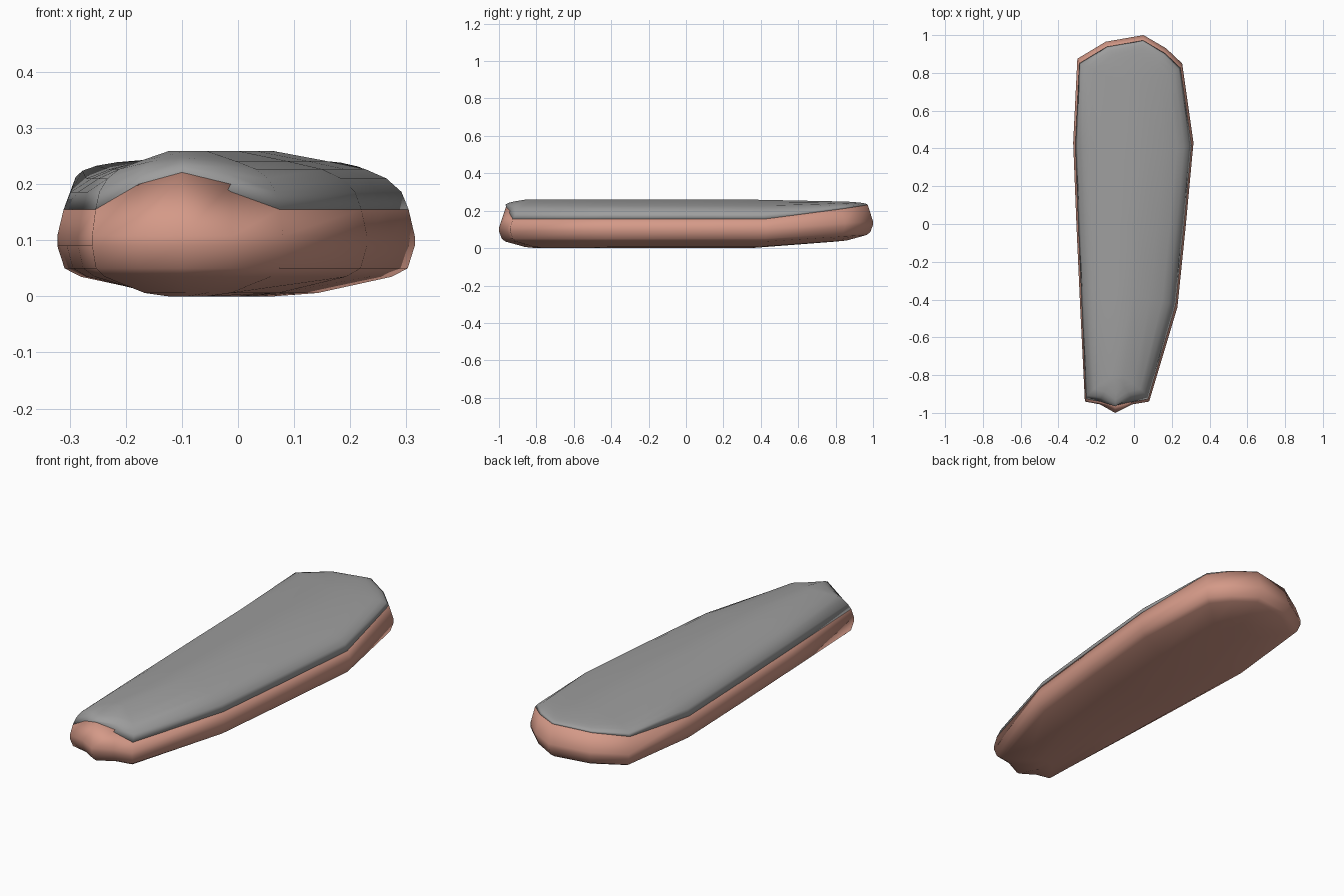
import bpy, bmesh

if "Cube" in bpy.data.objects:
    bpy.data.objects.remove(bpy.data.objects["Cube"])

# Plan outline at the widest level, counter-clockwise from the front left
OUTLINE = [(-0.26, -0.94), (-0.18, -0.955), (-0.10, -1.0), (-0.01, -0.955),
           (0.08, -0.94), (0.23, -0.44), (0.275, 0.0), (0.315, 0.43),
           (0.255, 0.85), (0.17, 0.93), (0.05, 1.0), (-0.15, 0.965),
           (-0.30, 0.875), (-0.322, 0.43), (-0.305, 0.0), (-0.285, -0.44)]
FRONT_LIFT = {1: 0.045, 2: 0.066, 3: 0.045}   # raised seam arch at the front


def spine(y):
    """x of the long centre line."""
    return -0.09 * min(1, max(0, (0.43 - y) / 1.38))


def back(y):
    """0 along the body, growing to 1 at the back tip."""
    return max(0, (y - 0.43) / 0.57)


def place(i, kx, ky):
    x, y = OUTLINE[i]
    return spine(y) + (x - spine(y)) * kx, y * ky


def seam_z(i):
    return 0.155 + 0.076 * back(OUTLINE[i][1]) ** 1.15 + FRONT_LIFT.get(i, 0)


def mat(name, rgb):
    m = bpy.data.materials.new(name)
    m.diffuse_color = (*rgb, 1)
    m.use_nodes = True
    m.node_tree.nodes["Principled BSDF"].inputs["Base Color"].default_value = m.diffuse_color
    return m


def loft(name, rings, material):
    """Bridge a stack of outline rings and cap the first and last with strips."""
    bm = bmesh.new()
    vs = [[bm.verts.new(p) for p in r] for r in rings]
    n = len(OUTLINE)
    for a, b in zip(vs, vs[1:]):
        for i in range(n):
            j = (i + 1) % n
            bm.faces.new((a[i], a[j], b[j], b[i]))
    for ring in (vs[0], vs[-1]):
        # front and back fans, then cross strips along the length
        bm.faces.new((ring[0], ring[1], ring[2], ring[3], ring[4]))
        bm.faces.new((ring[8], ring[9], ring[10], ring[11], ring[12]))
        for r, l in ((4, 0), (5, 15), (6, 14), (7, 13)):
            bm.faces.new((ring[l], ring[r], ring[r + 1], ring[(l - 1) % n]))
    bmesh.ops.recalc_face_normals(bm, faces=bm.faces)
    for f in bm.faces:
        f.smooth = True
    me = bpy.data.meshes.new(name)
    bm.to_mesh(me)
    bm.free()
    me.materials.append(material)
    ob = bpy.data.objects.new(name, me)
    bpy.context.collection.objects.link(ob)
    return ob


N = range(len(OUTLINE))

# Lower body: rounded underside up to the seam
body = []
for kx, ky, z in [(0.2, 0.8, 0.0), (0.45, 0.86, 0.006), (0.87, 0.965, 0.035),
                  (0.96, 0.985, 0.05), (1, 1, 0.09), (1, 1, 0.108)]:
    body.append([(*place(i, kx, ky), z + 0.035 * back(OUTLINE[i][1])) for i in N])
seam = [(*place(i, 0.965, 0.962 if i == 2 else 0.985 if i < 5 else 0.972), seam_z(i))
        for i in N]
body.append(seam)
loft("lower_body", body, mat("dusty pink", (0.66, 0.32, 0.245)))

# Upper cover: low crowned shell sitting on the seam
cover = [seam]
for kx, ky, f in [(0.925, 0.965, 0.3), (0.84, 0.95, 0.53), (0.72, 0.93, 0.69),
                  (0.5, 0.9, 0.83), (0.2, 0.86, 1.0)]:
    ring = []
    for i in N:
        s = seam_z(i)
        top = 0.259 - 0.010 * back(OUTLINE[i][1])
        ring.append((*place(i, kx, ky), s + (top - s) * f))
    cover.append(ring)
loft("upper_cover", cover, mat("mid grey", (0.34, 0.34, 0.34)))
